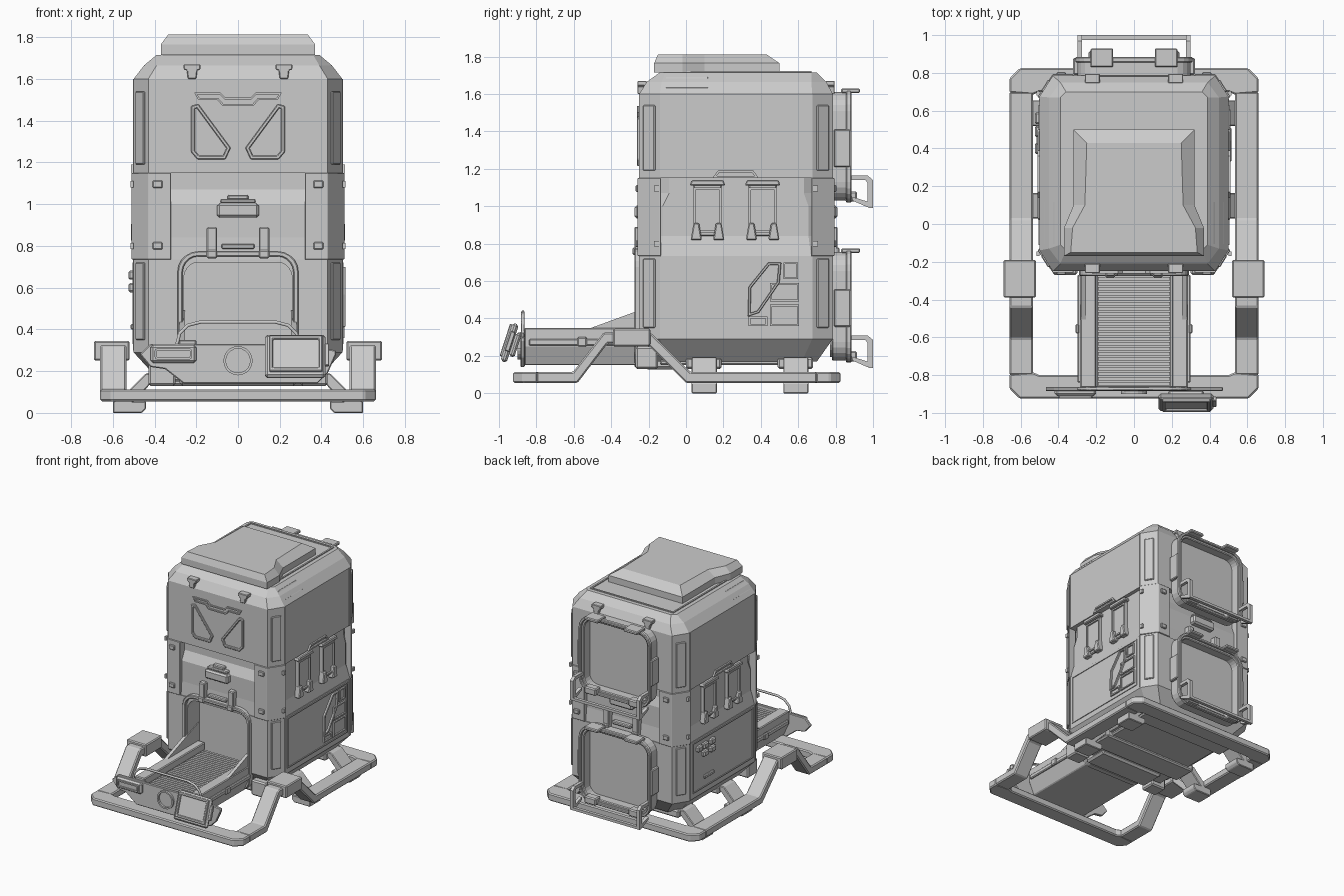
import bpy, bmesh
from math import sin, cos, pi, radians
from mathutils import Vector, Matrix

if "Cube" in bpy.data.objects:
    bpy.data.objects.remove(bpy.data.objects["Cube"])

AX = {'x': lambda u, v, t: (t, u, v), 'y': lambda u, v, t: (u, t, v), 'z': lambda u, v, t: (u, v, t)}

def make(name, verts, faces, bevel=0):
    me = bpy.data.meshes.new(name)
    me.from_pydata(verts, [], faces)
    bm = bmesh.new(); bm.from_mesh(me)
    bmesh.ops.recalc_face_normals(bm, faces=bm.faces)
    bm.to_mesh(me); bm.free()
    ob = bpy.data.objects.new(name, me)
    bpy.context.collection.objects.link(ob)
    if bevel:
        m = ob.modifiers.new('bevel', 'BEVEL')
        m.width, m.segments, m.limit_method = bevel, 1, 'ANGLE'
    return ob

def stack(name, loops, bevel=0):
    """Skin between equal-length loops and cap both ends."""
    n = len(loops[0])
    verts = [p for l in loops for p in l]
    faces = [(k*n+i, k*n+(i+1) % n, (k+1)*n+(i+1) % n, (k+1)*n+i)
             for k in range(len(loops)-1) for i in range(n)]
    faces += [tuple(range(n)), tuple(range(len(verts)-n, len(verts)))]
    return make(name, verts, faces, bevel)

def prism(name, pts, axis, a, b, bevel=0):
    return stack(name, [[AX[axis](u, v, t) for u, v in pts] for t in (a, b)], bevel)

def box(name, x, y, z, bevel=0):
    return prism(name, [(x[0], y[0]), (x[1], y[0]), (x[1], y[1]), (x[0], y[1])], 'z', z[0], z[1], bevel)

def tilt(ob, deg, axis, pivot):
    p = Matrix.Translation(pivot)
    ob.data.transform(p @ Matrix.Rotation(radians(deg), 4, axis) @ p.inverted())
    return ob

def inset(pts, w):
    area = sum(a[0]*b[1]-b[0]*a[1] for a, b in zip(pts, pts[1:]+pts[:1]))
    s, out = (1 if area > 0 else -1), []
    for i, p in enumerate(pts):
        p = Vector(p)
        d0 = (p-Vector(pts[i-1])).normalized()
        d1 = (Vector(pts[(i+1) % len(pts)])-p).normalized()
        n0, n1 = Vector((-d0.y, d0.x))*s, Vector((-d1.y, d1.x))*s
        out.append(tuple(p+(n0+n1)*(w/max(1+n0.dot(n1), .3))))
    return out

def frame(name, pts, axis, a, b, w, bevel=0):
    """Hollow outline of width w around a polygon."""
    q, n = inset(pts, w), len(pts)
    L = [[AX[axis](u, v, t) for u, v in c] for c, t in ((pts, a), (pts, b), (q, b), (q, a))]
    faces = [(k*n+i, k*n+(i+1) % n, (k+1) % 4*n+(i+1) % n, (k+1) % 4*n+i) for k in range(4) for i in range(n)]
    return make(name, [p for l in L for p in l], faces, bevel)

def rect(u0, u1, v0, v1):
    return [(u0, v0), (u1, v0), (u1, v1), (u0, v1)]

def rrect(u0, u1, v0, v1, r, seg=5):
    out = []
    for k, (cu, cv) in enumerate(((u1-r, v1-r), (u0+r, v1-r), (u0+r, v0+r), (u1-r, v0+r))):
        out += [(cu+r*cos((k+i/seg)*pi/2), cv+r*sin((k+i/seg)*pi/2)) for i in range(seg+1)]
    return out

def tube(name, pts, r):
    cu = bpy.data.curves.new(name, 'CURVE')
    cu.dimensions, cu.bevel_depth, cu.bevel_resolution = '3D', r, 1
    sp = cu.splines.new('POLY'); sp.points.add(len(pts)-1)
    for p, c in zip(sp.points, pts):
        p.co = (*c, 1)
    cu.use_fill_caps = True
    ob = bpy.data.objects.new(name, cu)
    bpy.context.collection.objects.link(ob)

def octa(z, x, y0, y1, cx, cy):
    return [(x, y0+cy, z), (x, y1-cy, z), (x-cx, y1, z), (cx-x, y1, z),
            (-x, y1-cy, z), (-x, y0+cy, z), (cx-x, y0, z), (x-cx, y0, z)]

# body sections
lower = stack('lower_body', [octa(.17, .39, -.16, .7, .06, .08), octa(.29, .5, -.25, .785, .07, .11),
                             octa(.735, .5, -.25, .785, .07, .11)])
stack('middle_core', [octa(.72, .5, -.245, .78, .07, .11), octa(.84, .47, -.235, .765, .07, .11),
                      octa(1.0, .47, -.235, .765, .07, .11), octa(1.07, .47, -.2, .74, .07, .11),
                      octa(1.16, .47, -.2, .74, .07, .11)])
stack('upper_body', [octa(1.15, .5, -.25, .785, .07, .11), octa(1.6, .5, -.25, .785, .07, .11),
                     octa(1.665, .45, -.21, .75, .06, .08), octa(1.715, .39, -.14, .70, .03, .03)])
# loading opening
cut = prism('opening_cutter', rrect(-.26, .26, .2, .725, .08), 'y', -.5, -.1)
m = lower.modifiers.new('cut', 'BOOLEAN')
m.object, m.solver = cut, 'EXACT'
bpy.context.view_layer.objects.active = lower
bpy.ops.object.modifier_apply(modifier='cut')
bpy.data.objects.remove(cut)
frame('opening_frame', rrect(-.29, .29, .14, .775, .1), 'y', -.275, -.225, .025, .005)

# corner posts, bolts, corner slots on four corners
for s in (-1, 1):
    for f in (0, 1):
        Y = lambda y: y if not f else .535-y
        prism('corner_post', [(s*u, Y(v)) for u, v in ((.32, -.258), (.43, -.258), (.51, -.14), (.51, -.135),
              (.45, -.135), (.42, -.19), (.32, -.19))], 'z', .735, 1.15, .006)
        for z in (.8, 1.095):
            box('post_bolt', (s*.385-.024, s*.385+.024), sorted((Y(-.27), Y(-.25))), (z-.018, z+.018), .005)
            box('side_bolt', sorted((s*.5, s*.515)), sorted((Y(-.17), Y(-.145))), (z-.015, z+.015))
        a, b, o = Vector((.445, -.2264)), Vector((.485, -.1636)), Vector((.0084, -.0054))
        for z0, z1 in ((.35, .72), (1.19, 1.54)):
            strip = [a-o, b-o, b+o, a+o]
            prism('corner_slot', [(s*p.x, Y(p.y)) for p in strip], 'z', z0, z1, .005)
        # roof hooks
        prism('hook', [(s*.22+u, z) for u, z in ((-.02, 1.6), (.02, 1.6), (.025, 1.64), (.04, 1.645), (.04, 1.67),
              (-.04, 1.67), (-.04, 1.645), (-.025, 1.64))], 'y', *sorted((Y(-.26), Y(-.21))), .004)
        # clips above the openings
        for z0, z1, d in ((.76, .89, .275), (.74, .78, .285)):
            box('opening_clip', (s*.125-.025, s*.125+.025), sorted((Y(-d), Y(-.22))), (z0, z1), .006)
for f in (0, 1):
    Y = lambda y: y if not f else .535-y
    box('centre_latch', (-.1, .1), sorted((Y(-.275), Y(-.2))), (.935, 1.005), .012)
    box('centre_latch_top', (-.085, .085), sorted((Y(-.26), Y(-.19))), (1.005, 1.025), .006)
    box('centre_latch_tab', (-.05, .05), sorted((Y(-.245), Y(-.19))), (1.02, 1.045), .006)
    box('lock_plate', (-.08, .08), sorted((Y(-.265), Y(-.22))), (.785, .81), .006)

# roof lid and roof seams
def lidloop(k, z):
    pts = [(.37, -.17), (.37, -.02), (.32, .1), (.32, .5)]
    if k:
        pts = [(.335, -.15), (.325, -.02), (.26, .1), (.25, .43)]
    return [(x, y, z) for x, y in pts]+[(-x, y, z) for x, y in reversed(pts)]
stack('roof_lid', [lidloop(0, 1.715), lidloop(0, 1.765), lidloop(1, 1.812)])
frame('roof_seam', rect(-.36, .36, -.13, .67), 'z', 1.71, 1.722, .012)

# front truss windows
for s in (-1, 1):
    frame('truss_window', [(s*u, z) for u, z in ((.225, 1.47), (.225, 1.25), (.195, 1.215), (.06, 1.215), (.035, 1.27),
          (.19, 1.48))], 'y', -.262, -.24, .018, .004)
frame('truss_top', [(-.21, 1.535), (-.085, 1.535), (-.06, 1.51), (.06, 1.51), (.085, 1.535), (.21, 1.535), (.19, 1.5),
      (.1, 1.5), (.075, 1.472), (-.075, 1.472), (-.1, 1.5), (-.19, 1.5)], 'y', -.262, -.24, .009)

# side details
for s in (-1, 1):
    S = lambda a, b: sorted((s*a, s*b))
    for y in (.115, .41):
        box('latch_plate', S(.46, .485), (y-.075, y+.075), (.84, 1.12), .006)
        frame('latch_frame', rect(y-.075, y+.075, .86, 1.1), 'x', *S(.47, .497), .012)
        prism('latch_cap', [(y-.095, 1.11), (y+.095, 1.11), (y+.085, 1.14), (y-.085, 1.14)], 'x', *S(.46, .51), .006)
        for d in (-.06, .06):
            prism('latch_foot', [(y+d-.03, .82), (y+d+.03, .82), (y+d+.015, .91), (y+d-.015, .91)], 'x', *S(.46, .512), .006)
    frame('side_handle', [(.14, 1.15), (.39, 1.15), (.36, 1.19), (.17, 1.19)], 'x', *S(.49, .512), .012)
    frame('lower_panel', rect(-.11, .63, .33, .72), 'x', *S(.49, .506), .008)
    # shoulder plate on the chamfer
    plate = box('shoulder_plate', S(.405, .49), (-.11, .12), (1.645, 1.66), .004)
    tilt(plate, s*47, 'Y', (s*.45, 0, 1.66))
    for y in (-.135, .66):
        box('upper_side_seam', S(.49, .504), (y-.005, y+.005), (1.15, 1.6))
        box('lower_side_seam', S(.49, .504), (y-.005, y+.005), (.3, .735))
# right side vents
frame('vent', [(.33, .41), (.39, .43), (.5, .59), (.51, .7), (.44, .7), (.335, .57)], 'x', .49, .515, .014, .003)
for r in ((.52, .6, .61, .7), (.45, .605, .49, .59), (.45, .605, .36, .475), (.335, .435, .36, .41)):
    frame('vent_cell', rect(*r), 'x', .49, .511, .01)
# left side ports
for y, z in ((.4, .66), (.4, .6), (.49, .66), (.49, .6), (.56, .66)):
    box('port', (-.525, -.49), (y-.03, y+.03), (z-.022, z+.022), .008)
box('port_slot', (-.515, -.49), (.38, .5), (.4, .425), .005)

# rear hatches
for z in (.175, 1.03):
    frame('hatch_frame', rrect(-.3, .3, z, z+.58, .1), 'y', .78, .87, .03, .006)
    frame('hatch_rim', rrect(-.31, .31, z-.01, z+.59, .11), 'y', .855, .885, .022, .005)
    prism('hatch_panel', rrect(-.28, .28, z+.02, z+.56, .09), 'y', .77, .8)
    for s in (-1, 1):
        box('hatch_clip', (s*.17-.06, s*.17+.06), (.83, .93), (z+.575, z+.6), .006)
        box('hatch_hinge', sorted((s*.29, s*.322)), (.79, .88), (z+.18, z+.38), .006)
        box('hatch_catch', (s*.19-.05, s*.19+.05), (.85, .915), (z-.005, z+.05), .008)
        prism('handle_arm', [(.79, z+.135), (.97, z+.135), (1.0, z+.11), (1.0, z-.04), (.97, z-.035), (.89, z+.0),
              (.89, z+.02), (.97, z-.005), (.97, z+.095), (.96, z+.11), (.79, z+.11)], 'x', *sorted((s*.275, s*.3)))
    box('handle_bar', (-.3, .3), (.975, 1.0), (z-.04, z-.02))

# conveyor tray
prism('tray_trough', [(-.285, .35), (-.285, .25), (-.24, .15), (.24, .15), (.285, .25), (.285, .35), (.2, .35),
      (.2, .285), (-.2, .285), (-.2, .35)], 'y', -.865, -.12, .006)
for i in range(27):
    y = -.855+i*.0265
    box('belt_slat', (-.19, .19), (y, y+.019), (.28, .305))
for s in (-1, 1):
    prism('tray_fin', [(-.52, .345), (-.12, .345), (-.12, .49), (-.26, .44)], 'x', *sorted((s*.255, s*.28)))
    box('tray_rail', sorted((s*.28, s*.3)), (-.84, -.27), (.255, .29), .006)
    box('rail_knob', sorted((s*.29, s*.31)), (-.58, -.53), (.25, .3), .006)
prism('end_plate', [(-.47, .28), (-.42, .22), (-.35, .21), (-.26, .14), (.38, .14), (.43, .19), (.47, .28), (.47, .3),
      (.25, .33), (-.42, .33)], 'y', -.885, -.862, .005)
tube('end_hoop', [(-.3, -.872, .3), (-.28, -.872, .38), (-.24, -.872, .42), (-.18, -.872, .435), (.18, -.872, .435),
     (.24, -.872, .42), (.28, -.872, .38), (.3, -.872, .3)], .009)
dial = [(.07*cos(i*pi/10), .25+.07*sin(i*pi/10)) for i in range(20)]
frame('dial_ring', dial, 'y', -.9, -.875, .012)
box('control_bar', (-.42, -.2), (-.91, -.87), (.24, .325), .012)
frame('control_bar_rim', rrect(-.4, -.22, .255, .31, .015, 2), 'y', -.922, -.9, .01)

# tilted screen
for ob in (box('screen_body', (.13, .42), (-.96, -.925), (.16, .375), .012),
           frame('screen_rim', rect(.15, .405, .185, .365), 'y', -.972, -.95, .018, .004),
           box('screen_back', (.18, .37), (-.925, -.895), (.2, .33), .01),
           box('screen_knob', (.415, .437), (-.955, -.93), (.22, .33), .004)):
    tilt(ob, -18, 'X', (0, -.935, .27))
box('screen_arm', (.25, .3), (-.93, -.87), (.24, .3))

# skid frame
for s in (-1, 1):
    prism('skid_rail', [(-.8, .055), (-.58, .055), (-.42, .265), (-.21, .265), (.0, .055), (.7, .055), (.7, .113),
          (.025, .113), (-.19, .325), (-.44, .325), (-.605, .113), (-.8, .113)], 'x', *sorted((s*.535, s*.66)), .008)
    prism('skid_sleeve', [(-.39, .25), (-.2, .25), (-.19, .26), (-.19, .345), (-.39, .345)], 'x',
          *sorted((s*.52, s*.69)), .01)
    # slanted legs with feet
    for y in (.03, .52):
        prism('leg', [(s*x, z) for x, z in ((.6, .0), (.46, .0), (.44, .02), (.44, .055), (.5, .055), (.37, .19),
              (.44, .19), (.56, .07), (.6, .055))], 'y', y, y+.135, .005)
    box('leg_mount', sorted((s*.3, s*.43)), (-.27, -.15), (.13, .25), .01)
for f, e in ((-1, -.925), (1, .825)):
    w = [(.66, e-f*.13), (.66, e-f*.055), (.605, e), (-.605, e), (-.66, e-f*.055), (-.66, e-f*.13),
         (-.535, e-f*.14), (-.5, e-f*.125), (.5, e-f*.125), (.535, e-f*.14)]
    prism('skid_end', w, 'z', .055, .113, .008)

# underside
box('base_plate', (-.37, .37), (-.14, .68), (.15, .18), .01)
for y in (-.0, .49):
    box('cross_beam', (-.41, .41), (y, y+.19), (.13, .19), .01)
box('under_block', (-.28, .28), (-.22, -.02), (.128, .2), .015)
